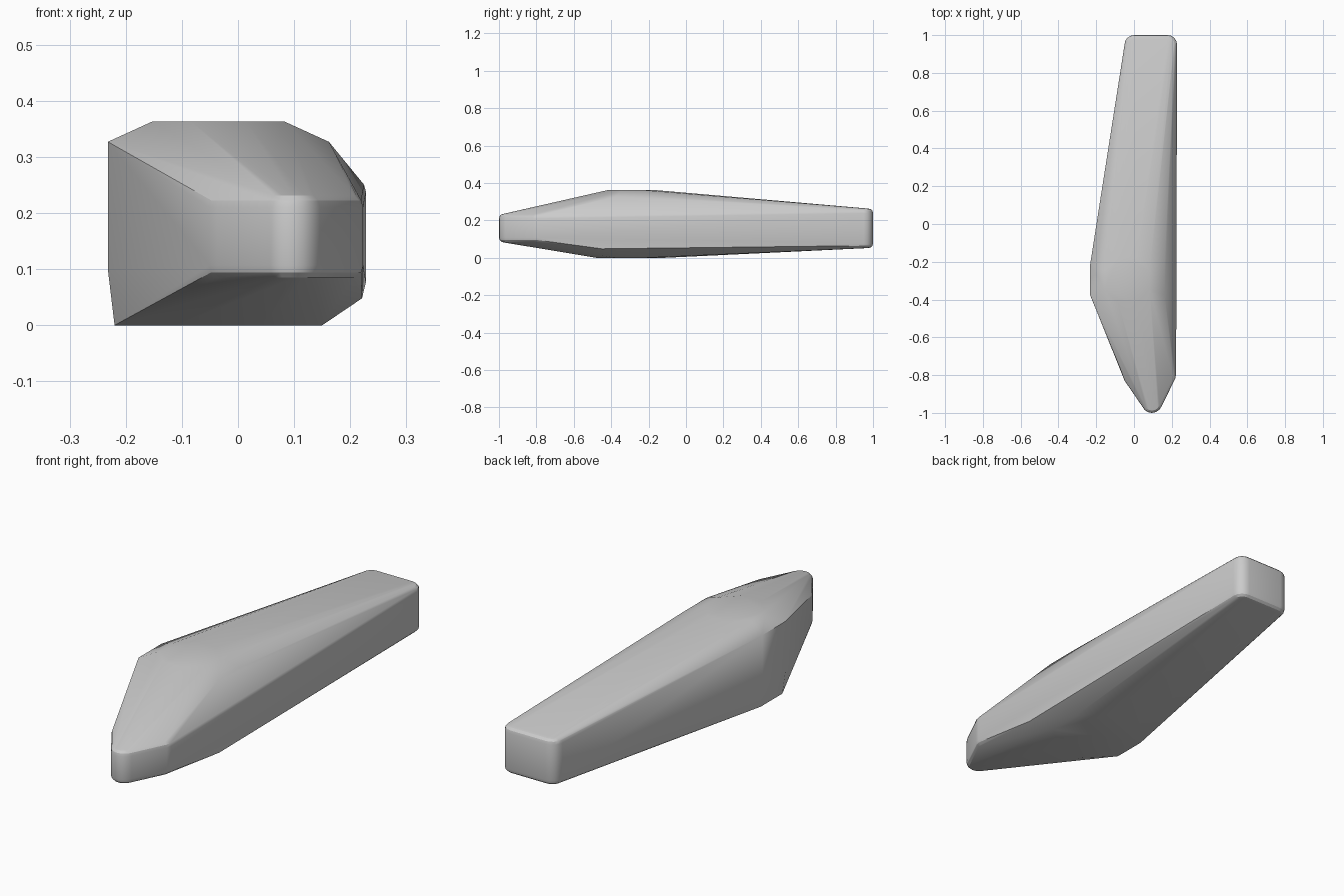
import bpy, bmesh, math

if "Cube" in bpy.data.objects:
    bpy.data.objects.remove(bpy.data.objects["Cube"])

bm = bmesh.new()


def ring(cx, cy, z, r, n, phase=0.0):
    for i in range(n):
        a = 2 * math.pi * i / n + phase
        bm.verts.new((cx + r * math.cos(a), cy + r * math.sin(a), z))


def soft_post(cx, cy, r, z0, z1, b=0.025):
    """Upright round post with rolled rims, used as a rounded corner."""
    for k in range(4):
        a = math.pi / 2 * k / 3
        rr = r - b + b * math.sin(a)
        h = b * (1 - math.cos(a))
        ring(cx, cy, z0 + h, rr, 16)
        ring(cx, cy, z1 - h, rr, 16)


# blunt rear end
for x in (0.0, 0.178):
    soft_post(x, 0.95, 0.05, 0.052, 0.263)

# pointed front end: tip and two shoulders
soft_post(0.095, -0.945, 0.055, 0.082, 0.235)
soft_post(0.005, -0.805, 0.06, 0.082, 0.235)
soft_post(0.163, -0.795, 0.06, 0.082, 0.235)

# octagonal hub with chamfered top and bottom
for z, apothem in ((0, 0.185), (0.1, 0.197), (0.327, 0.197), (0.363, 0.118)):
    ring(-0.035, -0.295, z, apothem / math.cos(math.pi / 8), 8, math.pi / 8)

# lower right keel corner
bm.verts.new((0.221, -0.45, 0.048))

# wrap everything in one convex skin
res = bmesh.ops.convex_hull(bm, input=bm.verts[:])
junk = {g for g in res["geom_interior"] + res["geom_unused"]
        if isinstance(g, bmesh.types.BMVert)}
bmesh.ops.delete(bm, geom=list(junk), context='VERTS')
bmesh.ops.dissolve_limit(bm, angle_limit=math.radians(0.5),
                         verts=bm.verts[:], edges=bm.edges[:])
bmesh.ops.recalc_face_normals(bm, faces=bm.faces[:])

mesh = bpy.data.meshes.new("body")
bm.to_mesh(mesh)
bm.free()
body = bpy.data.objects.new("body", mesh)
bpy.context.collection.objects.link(body)
bpy.context.view_layer.objects.active = body
body.select_set(True)
bpy.ops.object.shade_smooth_by_angle(angle=math.radians(25))
